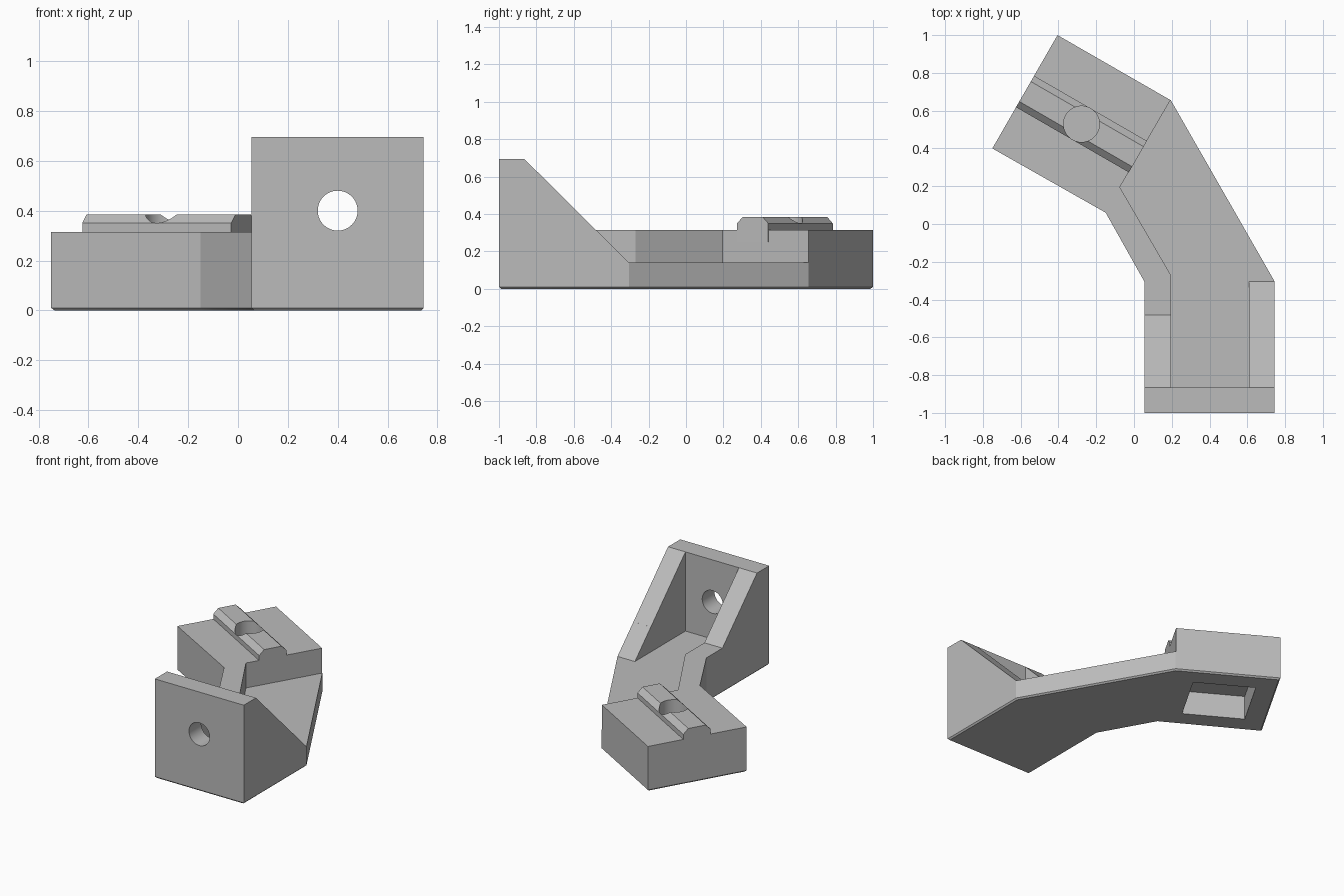
import bpy, bmesh, math
from mathutils import Matrix, Vector

if "Cube" in bpy.data.objects:
    bpy.data.objects.remove(bpy.data.objects["Cube"], do_unlink=True)

grey = bpy.data.materials.new("plain grey")
grey.use_nodes = True
grey.diffuse_color = (0.5, 0.5, 0.5, 1)
grey.node_tree.nodes["Principled BSDF"].inputs["Base Color"].default_value = (0.5, 0.5, 0.5, 1)

# Frame of the angled end block: u runs along its key, v across it
CENTRE = Vector((-0.278, 0.529, 0))
U = Vector((math.cos(math.radians(30)), -0.5, 0))
V = Vector((0.5, math.cos(math.radians(30)), 0))
Z = Vector((0, 0, 1))
X, Y = Vector((1, 0, 0)), Vector((0, 1, 0))


def prism(name, points, a, b, direction, start, end, origin=Vector(), bevel=0):
    """Extrude a profile drawn on axes a, b from start to end along direction."""
    bm = bmesh.new()
    base = [bm.verts.new(origin + a * p + b * q + direction * start) for p, q in points]
    face = bm.faces.new(base)
    grown = bmesh.ops.extrude_face_region(bm, geom=[face], use_keep_orig=True)["geom"]
    bmesh.ops.translate(bm, vec=direction * (end - start),
                        verts=[g for g in grown if isinstance(g, bmesh.types.BMVert)])
    bmesh.ops.recalc_face_normals(bm, faces=bm.faces)
    if bevel:
        bmesh.ops.bevel(bm, geom=list(face.edges), offset=bevel, segments=1, affect='EDGES')
    mesh = bpy.data.meshes.new(name)
    bm.to_mesh(mesh)
    bm.free()
    mesh.materials.append(grey)
    obj = bpy.data.objects.new(name, mesh)
    bpy.context.collection.objects.link(obj)
    return obj


def circle(radius, count=64):
    return [(radius * math.cos(math.tau * i / count), radius * math.sin(math.tau * i / count))
            for i in range(count)]


def combine(target, other, operation='DIFFERENCE'):
    other.hide_render = True
    mod = target.modifiers.new("cut", 'BOOLEAN')
    mod.operation, mod.solver, mod.object = operation, 'EXACT', other
    bpy.context.view_layer.objects.active = target
    bpy.ops.object.modifier_apply(modifier=mod.name)
    bpy.data.objects.remove(other, do_unlink=True)


# Bent outline at full height, with a fine chamfer around the underside
outline = [(-0.405, 1.0), (0.195, 0.655), (0.745, -0.305), (0.745, -1), (0.055, -1),
           (0.055, -0.305), (-0.15, 0.06), (-0.75, 0.4)]
bracket = prism("angled_bracket", outline, X, Y, Z, 0, 0.695, bevel=0.01)

# Sloped brace on the rail side, then level at rail and block height
combine(bracket, prism("rail_cut", [(-0.865, 0.9), (-0.865, 0.695), (-0.482, 0.315),
                                    (2, 0.315), (2, 0.9)], Y, Z, X, -2, 2))
# Longer sloped brace on the open side
combine(bracket, prism("brace_cut", [(-0.865, 0.9), (-0.865, 0.695), (-0.305, 0.14),
                                     (2, 0.14), (2, 0.9)], Y, Z, X, 0.4, 2))
# Sunken floor between the braces, rail and end block
combine(bracket, prism("floor_cut", [(0.195, -0.865), (0.61, -0.865), (0.61, -0.305), (1.5, -0.305),
                                     (1.5, 1.175), (0.495, 1.175), (-0.075, 0.195),
                                     (0.195, -0.27)], X, Y, Z, 0.14, 1))

# Chamfered locating key across the end block
key = prism("locating_key", [(-0.096, 0.25), (0.096, 0.25), (0.096, 0.35), (0.061, 0.385),
                             (-0.061, 0.385), (-0.096, 0.35)], V, Z, U, -0.345, 0.345, CENTRE)
combine(bracket, key, 'UNION')

# Screw hole, nut pocket below it, and the round hole in the upright plate
combine(bracket, prism("screw_hole", circle(0.095), U, V, Z, 0.18, 0.6, CENTRE))
h = 0.207
combine(bracket, prism("nut_pocket", [(-h, -h), (h, -h), (h, h), (-h, h)], U, V, Z, -0.2, 0.17, CENTRE))
combine(bracket, prism("plate_hole", circle(0.08), X, Z, Y, -1.2, -0.7, Vector((0.4, 0, 0.4))))

bpy.ops.object.select_all(action='DESELECT')
bracket.select_set(True)
bpy.context.view_layer.objects.active = bracket
bpy.ops.object.shade_smooth_by_angle(angle=math.radians(25))
